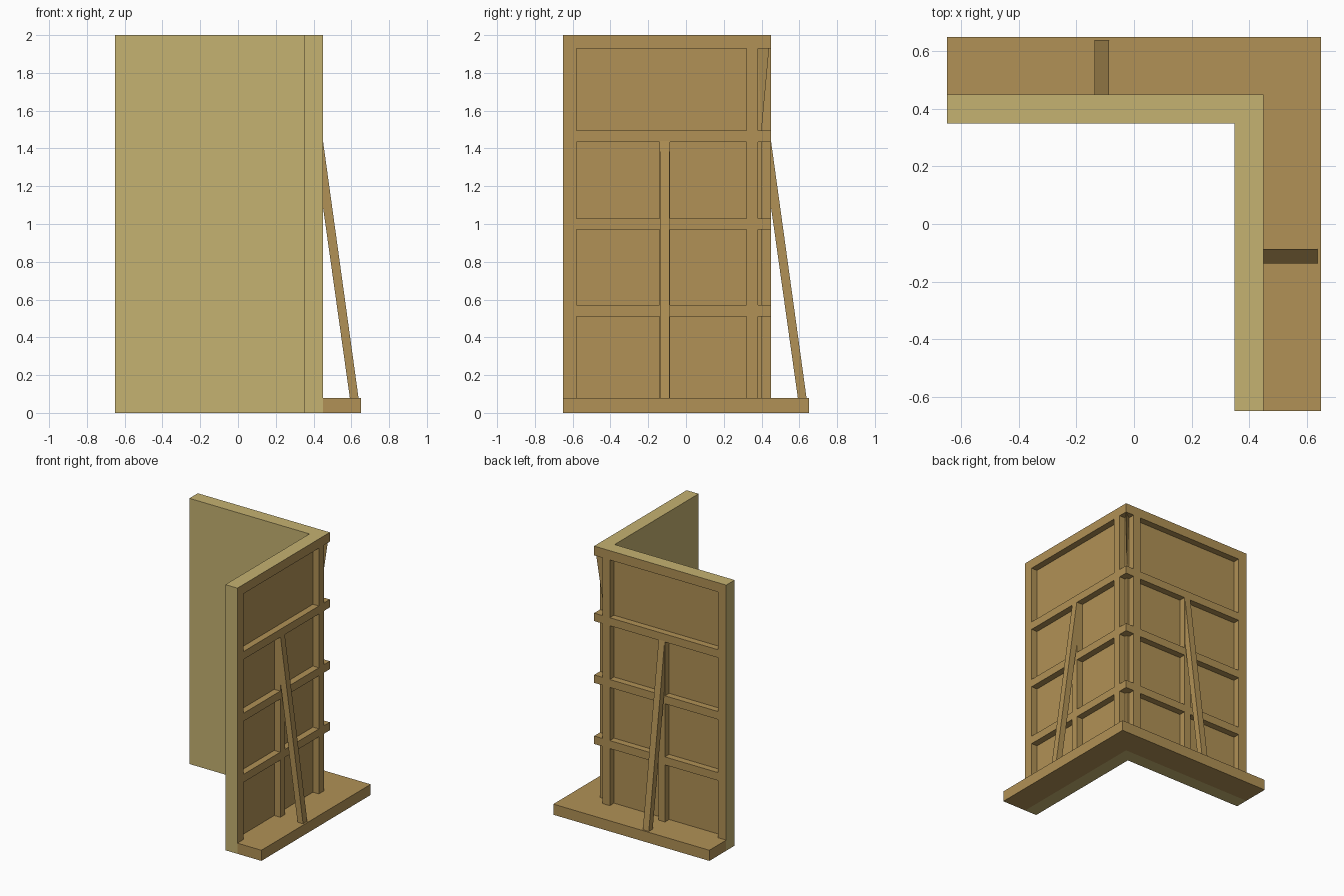
import bpy, bmesh

if "Cube" in bpy.data.objects:
    bpy.data.objects.remove(bpy.data.objects["Cube"])


def material(name, rgb):
    m = bpy.data.materials.new(name)
    m.diffuse_color = (*rgb, 1)
    m.use_nodes = True
    m.node_tree.nodes["Principled BSDF"].inputs["Base Color"].default_value = m.diffuse_color
    return m


PLASTER = material("pale_plaster", (0.56, 0.445, 0.165))
WOOD = material("brown_wood", (0.44, 0.285, 0.092))


def loft(bm, low, high, z0, z1):
    """Closed solid between two matching xy outlines."""
    a = [bm.verts.new((x, y, z0)) for x, y in low]
    b = [bm.verts.new((x, y, z1)) for x, y in high]
    bm.faces.new(a[::-1])
    bm.faces.new(b)
    n = len(a)
    for i in range(n):
        j = (i + 1) % n
        bm.faces.new((a[i], a[j], b[j], b[i]))


def make(name, bm, mats):
    bmesh.ops.recalc_face_normals(bm, faces=bm.faces)
    me = bpy.data.meshes.new(name)
    bm.to_mesh(me)
    bm.free()
    ob = bpy.data.objects.new(name, me)
    bpy.context.collection.objects.link(ob)
    for m in mats:
        me.materials.append(m)
    return ob


def corner_outline(a, b):
    return [(-0.65, a), (a, a), (a, -0.65), (b, -0.65), (b, b), (-0.65, b)]


# L-shaped corner wall
bm = bmesh.new()
loft(bm, corner_outline(0.35, 0.45), corner_outline(0.35, 0.45), 0, 2)
wall = make("corner_wall", bm, [PLASTER, WOOD])

# recesses between the studs and rails on both outer faces
FLOOR, OUT = 0.40, 0.55
rows = [(0.08, 0.51), (0.57, 0.97), (1.03, 1.435), (1.495, 1.93)]
bm = bmesh.new()
for i, (z0, z1) in enumerate(rows):
    top = i == 3
    bays = [(-0.58, 0.32)] if top else [(-0.58, -0.14), (-0.085, 0.32)]
    for s0, s1 in bays:
        right = [(FLOOR, s0), (OUT, s0), (OUT, s1), (FLOOR, s1)]
        back = [(y, x) for x, y in right]
        loft(bm, right, right, z0, z1)
        loft(bm, back, back, z0, z1)
    # open bay around the corner; the top one tapers outwards
    tip = 0.44 if top else FLOOR
    rest = [(FLOOR, 0.38), (OUT, 0.38), (OUT, OUT), (0.38, OUT), (0.38, FLOOR)]
    loft(bm, [(FLOOR, FLOOR)] + rest, [(tip, tip)] + rest, z0, z1)
bmesh.ops.triangulate(bm, faces=bm.faces)
cutter = make("recess_cutter", bm, [WOOD])
cutter.hide_render = True

mod = wall.modifiers.new("recesses", "BOOLEAN")
mod.operation = "DIFFERENCE"
mod.solver = "EXACT"
mod.object = cutter
dg = bpy.context.evaluated_depsgraph_get()
carved = bpy.data.meshes.new_from_object(wall.evaluated_get(dg))
wall.modifiers.clear()
wall.data = carved
bpy.data.objects.remove(cutter)
carved.materials.clear()
carved.materials.append(PLASTER)
carved.materials.append(WOOD)


# plaster on the inner faces, ends, top and bottom; wood elsewhere
def is_plaster(face):
    pts = [carved.vertices[v].co for v in face.vertices]
    planes = [(0, -0.65), (1, -0.65), (0, 0.35), (1, 0.35), (2, 0), (2, 2)]
    return any(all(abs(p[k] - v) < 1e-4 for p in pts) for k, v in planes)


for f in carved.polygons:
    f.material_index = 0 if is_plaster(f) else 1
    f.use_smooth = False

# L-shaped foot
bm = bmesh.new()
loft(bm, corner_outline(0.45, 0.65), corner_outline(0.45, 0.65), 0, 0.08)
make("foot", bm, [WOOD])

# slanted braces, one behind each wall
profile = [(0.45, 1.09), (0.592, 0.08), (0.638, 0.08), (0.45, 1.44)]
for name, swap in (("right_brace", False), ("back_brace", True)):
    bm = bmesh.new()
    sides = []
    for s in (-0.137, -0.087):
        sides.append([bm.verts.new((s, d, z) if swap else (d, s, z)) for d, z in profile])
    a, b = sides
    bm.faces.new(a)
    bm.faces.new(b[::-1])
    for i in range(4):
        j = (i + 1) % 4
        bm.faces.new((a[j], a[i], b[i], b[j]))
    make(name, bm, [WOOD])
